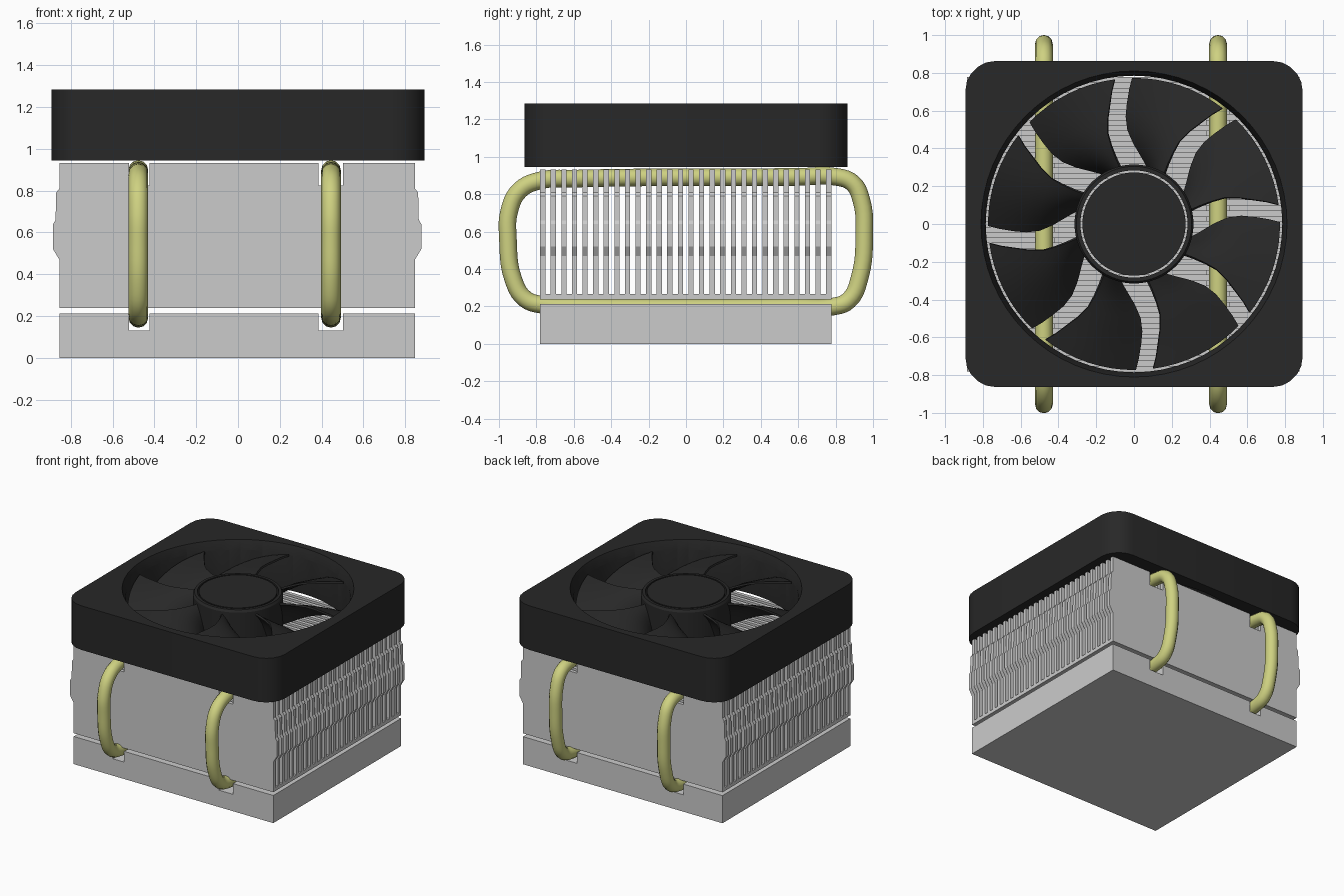
import bpy, bmesh, math
from mathutils import Vector

if "Cube" in bpy.data.objects:
    bpy.data.objects.remove(bpy.data.objects["Cube"])


def material(name, rgb):
    m = bpy.data.materials.new(name)
    m.diffuse_color = (*rgb, 1)
    m.use_nodes = True
    m.node_tree.nodes["Principled BSDF"].inputs["Base Color"].default_value = m.diffuse_color
    return m


BLACK = material("black_plastic", (0.021, 0.021, 0.021))
COPPER = material("pale_metal", (0.62, 0.64, 0.22))


def finish(name, bm, mat=None, smooth=None):
    bmesh.ops.recalc_face_normals(bm, faces=bm.faces)
    me = bpy.data.meshes.new(name)
    bm.to_mesh(me)
    bm.free()
    ob = bpy.data.objects.new(name, me)
    bpy.context.collection.objects.link(ob)
    if mat:
        me.materials.append(mat)
    if smooth:
        shade(ob, smooth)
    return ob


def shade(ob, degrees):
    bpy.ops.object.select_all(action='DESELECT')
    ob.select_set(True)
    bpy.context.view_layer.objects.active = ob
    bpy.ops.object.shade_smooth_by_angle(angle=math.radians(degrees))


def apply_modifiers(ob):
    bpy.context.view_layer.objects.active = ob
    for m in list(ob.modifiers):
        bpy.ops.object.modifier_apply(modifier=m.name)


def extrude_xz(bm, pts, y0, y1):
    """Prism from an x,z outline between two y values."""
    f = bm.faces.new([bm.verts.new((x, y0, z)) for x, z in pts])
    g = bmesh.ops.extrude_face_region(bm, geom=[f])
    bmesh.ops.translate(bm, vec=(0, y1 - y0, 0),
                        verts=[v for v in g["geom"] if isinstance(v, bmesh.types.BMVert)])


def lathe(bm, profile, steps=64):
    """Closed r,z outline turned about the z axis."""
    rings = [[bm.verts.new((r * math.cos(a), r * math.sin(a), z)) for r, z in profile]
             for a in (2 * math.pi * i / steps for i in range(steps))]
    n = len(profile)
    for i in range(steps):
        a, b = rings[i], rings[(i + 1) % steps]
        for j in range(n):
            k = (j + 1) % n
            bm.faces.new((a[j], b[j], b[k], a[k]))


def disc(bm, r, z0, z1, steps=64):
    bottom = [bm.verts.new((r * math.cos(2 * math.pi * i / steps),
                            r * math.sin(2 * math.pi * i / steps), z0)) for i in range(steps)]
    f = bm.faces.new(bottom)
    g = bmesh.ops.extrude_face_region(bm, geom=[f])
    bmesh.ops.translate(bm, vec=(0, 0, z1 - z0),
                        verts=[v for v in g["geom"] if isinstance(v, bmesh.types.BMVert)])


XL, XR, YF, YB = -0.855, 0.847, -0.78, 0.777
NOTCHES = ((-0.522, -0.424), (0.385, 0.503))


def notched_top(z_top, z_notch):
    pts = [(XL, z_top)]
    for a, b in NOTCHES:
        pts += [(a, z_top), (a, z_notch), (b, z_notch), (b, z_top)]
    return pts + [(XR, z_top)]


# Base block with two grooves for the pipes
bm = bmesh.new()
extrude_xz(bm, [(XL, 0)] + notched_top(0.213, 0.13) + [(XR, 0)], YF, YB)
finish("base_block", bm)

# Floor plate under the fins
bm = bmesh.new()
extrude_xz(bm, [(XL, 0.238), (XL, 0.265), (XR, 0.265), (XR, 0.238)], YF, YB)
finish("fin_floor", bm)

# Fin stack with stepped side edges
steps = [(0, 0.47), (0.03, 0.52), (0.03, 0.64), (0.018, 0.66), (0.015, 0.79), (0, 0.81)]
outline = ([(XL, 0.25)] + [(XL - d, z) for d, z in steps] + notched_top(0.932, 0.825)
           + [(XR + d, z) for d, z in reversed(steps)] + [(XR, 0.25)])
bm = bmesh.new()
FINS, THICK = 28, 0.028
for i in range(FINS):
    y = YF + i * (YB - YF - THICK) / (FINS - 1)
    extrude_xz(bm, outline, y, y + THICK)
finish("fin_stack", bm)

# Two heat pipe loops
path = [(-0.78, 0.873), (-0.89, 0.82), (-0.945, 0.71), (-0.952, 0.56), (-0.922, 0.34),
        (-0.86, 0.24), (-0.76, 0.207), (-0.6, 0.198), (0.6, 0.195), (0.78, 0.198),
        (0.87, 0.232), (0.93, 0.36), (0.953, 0.58), (0.937, 0.77), (0.89, 0.86),
        (0.8, 0.893), (0.6, 0.892), (-0.6, 0.883)]
for side, x in (("left", -0.477), ("right", 0.445)):
    cu = bpy.data.curves.new("heat_pipe_" + side, 'CURVE')
    cu.dimensions = '3D'
    cu.bevel_depth = 0.047
    cu.bevel_resolution = 4
    cu.resolution_u = 5
    sp = cu.splines.new('BEZIER')
    sp.bezier_points.add(len(path) - 1)
    sp.use_cyclic_u = True
    for p, (y, z) in zip(sp.bezier_points, path):
        p.co = (x, y, z)
        p.handle_left_type = p.handle_right_type = 'AUTO'
    ob = bpy.data.objects.new(cu.name, cu)
    bpy.context.collection.objects.link(ob)
    cu.materials.append(COPPER)
    bpy.ops.object.select_all(action='DESELECT')
    ob.select_set(True)
    bpy.context.view_layer.objects.active = ob
    bpy.ops.object.convert(target='MESH')
    shade(bpy.context.object, 60)

# Fan frame: rounded square with a round opening
Z0, Z1 = 0.945, 1.285
bm = bmesh.new()
bmesh.ops.create_cube(bm, size=1)
for v in bm.verts:
    v.co = Vector((v.co.x * 1.786, v.co.y * 1.726, v.co.z * (Z1 - Z0) + (Z0 + Z1) / 2))
corners = [e for e in bm.edges if abs(e.verts[0].co.z - e.verts[1].co.z) > 0.1]
bmesh.ops.bevel(bm, geom=corners, offset=0.16, segments=5, profile=0.5, affect='EDGES')
frame = finish("fan_frame", bm, BLACK)

bm = bmesh.new()
bmesh.ops.create_cone(bm, cap_ends=True, segments=64, radius1=0.785, radius2=0.785, depth=1)
for v in bm.verts:
    v.co.z += 1.1
cutter = finish("opening_cutter", bm)
bm = bmesh.new()
bmesh.ops.create_cone(bm, cap_ends=True, segments=64, radius1=0.78, radius2=0.825, depth=0.12)
for v in bm.verts:
    v.co.z += 1.265
lip = finish("lip_cutter", bm)
for c in (cutter, lip):
    c.hide_render = True
    mod = frame.modifiers.new("cut", 'BOOLEAN')
    mod.operation = 'DIFFERENCE'
    mod.object = c
    mod.solver = 'EXACT'
apply_modifiers(frame)
for c in (cutter, lip):
    bpy.data.objects.remove(c)
shade(frame, 30)

# Hub: outer sleeve with a separate cap inside
bm = bmesh.new()
lathe(bm, [(0.284, 0.99), (0.315, 0.99), (0.315, 1.245), (0.305, 1.262), (0.284, 1.262)])
finish("hub_sleeve", bm, BLACK, 30)
bm = bmesh.new()
disc(bm, 0.273, 0.98, 1.262)
finish("hub_cap", bm, BLACK, 30)

# Eight swept blades: radius, clockwise edge angle, counter-clockwise edge angle
sections = [(0.30, 103, 119), (0.36, 105, 128), (0.43, 106, 135), (0.50, 106, 138.5),
            (0.57, 104, 139), (0.64, 101.5, 138), (0.71, 99.5, 136.8), (0.772, 97.5, 135.5)]
CH = 8
bm = bmesh.new()
for b in range(8):
    rows = []
    for r, a0, a1 in sections:
        row = []
        for j in range(CH + 1):
            t = j / CH
            a = math.radians(a0 + (a1 - a0) * t + 45 * b)
            z = 1.22 - 0.2 * t + 0.03 * math.sin(math.pi * t)
            row.append(bm.verts.new((r * math.cos(a), r * math.sin(a), z)))
        rows.append(row)
    for p, q in zip(rows, rows[1:]):
        for j in range(CH):
            bm.faces.new((p[j], q[j], q[j + 1], p[j + 1]))
blades = finish("fan_blades", bm, BLACK)
mod = blades.modifiers.new("thickness", 'SOLIDIFY')
mod.thickness = 0.014
mod.offset = 0
apply_modifiers(blades)
shade(blades, 40)
